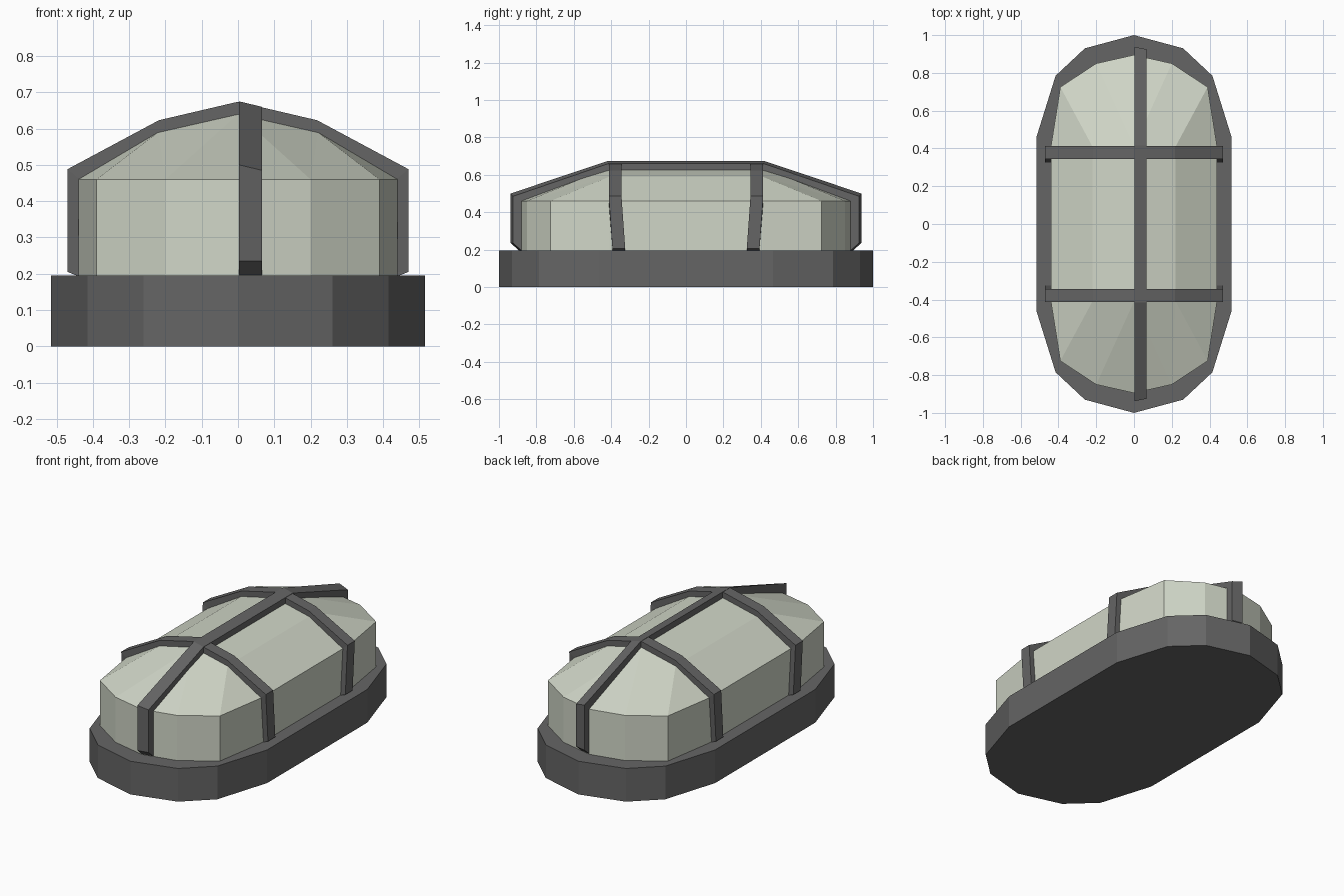
import bpy, bmesh

if "Cube" in bpy.data.objects:
    bpy.data.objects.remove(bpy.data.objects["Cube"])


def material(name, color):
    m = bpy.data.materials.new(name)
    m.diffuse_color = (*color, 1)
    m.use_nodes = True
    m.node_tree.nodes["Principled BSDF"].inputs["Base Color"].default_value = m.diffuse_color
    return m


DARK = material("dark grey metal", (0.13, 0.13, 0.13))
GLASS = material("pale frosted glass", (0.63, 0.67, 0.57))


def make(name, verts, faces, mat):
    me = bpy.data.meshes.new(name)
    me.from_pydata(verts, [], faces)
    bm = bmesh.new()
    bm.from_mesh(me)
    bmesh.ops.remove_doubles(bm, verts=bm.verts, dist=1e-5)
    bmesh.ops.recalc_face_normals(bm, faces=bm.faces)
    bm.to_mesh(me)
    bm.free()
    me.materials.append(mat)
    ob = bpy.data.objects.new(name, me)
    bpy.context.collection.objects.link(ob)
    return ob


def outline(quarter):
    """Full ring from one quarter running from the +y tip to the +x side."""
    right = quarter + [(x, -y) for x, y in reversed(quarter)]
    return right + [(-x, y) for x, y in reversed(right[1:-1])]


# base plate
ring = outline([(0, 1), (0.26, 0.93), (0.415, 0.785), (0.515, 0.465)])
n = len(ring)
make("base", [(x, y, z) for z in (0, 0.195) for x, y in ring],
     [list(range(n)), list(range(n, 2 * n))] +
     [(i, (i + 1) % n, n + (i + 1) % n, n + i) for i in range(n)], DARK)

# faceted lens: upright wall, then a roof rising to the middle ridge
ring = outline([(0, 0.895), (0.2, 0.85), (0.39, 0.725), (0.44, 0.41)])
n = len(ring)
verts = [(x, y, z) for z in (0.19, 0.46) for x, y in ring]
faces = [(i, (i + 1) % n, n + (i + 1) % n, n + i) for i in range(n)]
faces.append(list(range(n)))


def add_face(pts):
    faces.append(list(range(len(verts), len(verts) + len(pts))))
    verts.extend(pts)


for sx in (1, -1):
    for sy in (1, -1):
        top, mid = (0, sy * 0.41, 0.64), (sx * 0.22, sy * 0.41, 0.59)
        tip, knee = (0, sy * 0.895, 0.46), (sx * 0.2, sy * 0.85, 0.46)
        corner, side = (sx * 0.39, sy * 0.725, 0.46), (sx * 0.44, sy * 0.41, 0.46)
        for tri in ((top, mid, knee), (top, knee, tip),
                    (mid, side, corner), (mid, corner, knee)):
            add_face(tri)
    a, b, c = (0, 0.64), (sx * 0.22, 0.59), (sx * 0.44, 0.46)
    for p, q in ((a, b), (b, c)):
        add_face([(p[0], 0.41, p[1]), (q[0], 0.41, q[1]),
                  (q[0], -0.41, q[1]), (p[0], -0.41, p[1])])
make("lens", verts, faces, GLASS)


def bar(name, outer, inner, place):
    """Strap along a mirrored path; place(side, u, z) gives each corner."""
    def full(path):
        return path + [(-u, z) for u, z in reversed(path) if u > 0]
    o, i = full(outer), full(inner)
    verts = []
    for p, q in zip(o, i):
        verts += [place(0, *p), place(1, *p), place(1, *q), place(0, *q)]
    faces = [(0, 1, 2, 3), tuple(range(len(verts) - 4, len(verts)))]
    for k in range(len(o) - 1):
        for e in range(4):
            f = (e + 1) % 4
            faces.append((4 * k + e, 4 * k + f, 4 * k + 4 + f, 4 * k + 4 + e))
    make(name, verts, faces, DARK)


# long guard bar, one edge on the centre line, following the roof slope
def place_long(s, u, z):
    drop = 0.015 * s if z > 0.3 else 0
    pull = 0.013 * s * (1 if u > 0 else -1) if abs(u) > 0.8 else 0
    return (0.003 + 0.063 * s, u - pull, z - drop)


bar("long_guard_bar",
    [(0.892, 0.195), (0.938, 0.235), (0.938, 0.5), (0.415, 0.675)],
    [(0.88, 0.19), (0.88, 0.235), (0.88, 0.455), (0.405, 0.63)], place_long)

# cross guard bars, legs leaning towards the middle at the foot
for sy, label in ((-1, "front"), (1, "back")):
    def place_cross(s, u, z):
        lean = 0.02 if z < 0.3 else 0
        return (u, sy * (0.345 + 0.068 * s - lean), z)

    bar(label + "_cross_guard_bar",
        [(0.445, 0.195), (0.47, 0.205), (0.47, 0.488), (0.218, 0.623), (0, 0.674)],
        [(0.43, 0.19), (0.43, 0.205), (0.43, 0.455), (0.215, 0.58), (0, 0.63)],
        place_cross)
